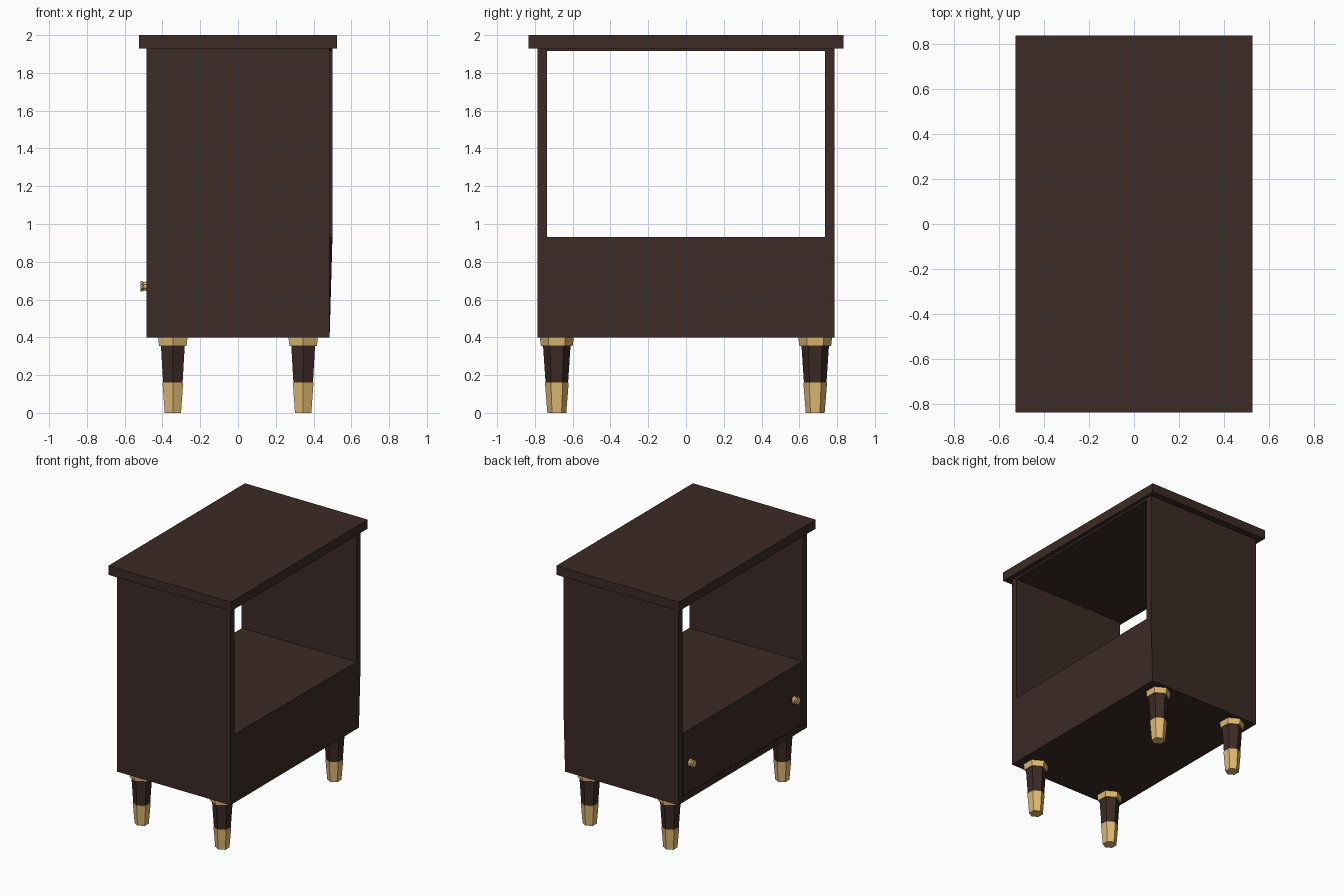
import bpy, bmesh, math

if "Cube" in bpy.data.objects:
    bpy.data.objects.remove(bpy.data.objects["Cube"])


def material(name, rgb):
    m = bpy.data.materials.new(name)
    m.diffuse_color = (*rgb, 1)
    m.use_nodes = True
    m.node_tree.nodes["Principled BSDF"].inputs["Base Color"].default_value = m.diffuse_color
    return m


WOOD = material("dark_wood", (0.045, 0.024, 0.019))
BRASS = material("brass", (0.74, 0.49, 0.17))


def finish(name, bm, mat):
    bmesh.ops.recalc_face_normals(bm, faces=bm.faces)
    me = bpy.data.meshes.new(name)
    bm.to_mesh(me)
    bm.free()
    me.materials.append(mat)
    ob = bpy.data.objects.new(name, me)
    bpy.context.collection.objects.link(ob)
    return ob


def back_x(y, z):
    # the rear edge leans out slightly towards +y, fading to nothing at the base
    return 0.485 + 0.015 * (y + 0.785) / 1.57 * min(1, max(0, (z - 0.4) / 0.53))


def board(name, profile, y0, y1, skew=True):
    """Extrude an x-z outline along y."""
    bm = bmesh.new()
    rings = []
    for y in (y0, y1):
        rings.append([bm.verts.new((back_x(y, z) if skew and x > 0.4 else x, y, z))
                      for x, z in profile])
    a, b = rings
    n = len(profile)
    bm.faces.new(a)
    bm.faces.new(b[::-1])
    for i in range(n):
        j = (i + 1) % n
        bm.faces.new((a[i], a[j], b[j], b[i]))
    return finish(name, bm, WOOD)


def rect(x0, x1, z0, z1):
    return [(x0, z0), (x1, z0), (x1, z1), (x0, z1)]


def turned(name, profile, sides, mat, start=0.0):
    """Low-poly turned part: (radius, height) rings with capped ends."""
    bm = bmesh.new()
    rings = []
    for r, h in profile:
        rings.append([bm.verts.new((r * math.cos(start + i * math.tau / sides),
                                    r * math.sin(start + i * math.tau / sides), h))
                      for i in range(sides)])
    for a, b in zip(rings, rings[1:]):
        for i in range(sides):
            j = (i + 1) % sides
            bm.faces.new((a[i], a[j], b[j], b[i]))
    bm.faces.new(rings[0][::-1])
    bm.faces.new(rings[-1])
    return finish(name, bm, mat)


# Cabinet body, open straight through above the drawer
side = [(-0.485, 0.4), (0.485, 0.4), (0.485, 0.93), (0.485, 1.93), (-0.485, 1.93)]
board("side_panel_left", side, -0.785, -0.735)
board("side_panel_right", side, 0.735, 0.785)
board("bottom_board", rect(-0.485, 0.485, 0.4, 0.43), -0.735, 0.735)
board("drawer_box", rect(-0.472, 0.485, 0.43, 0.93), -0.735, 0.735)
board("drawer_front", rect(-0.48, -0.465, 0.442, 0.93), -0.723, 0.723)
board("upper_board", rect(-0.485, 0.485, 1.915, 1.93), -0.735, 0.735)
board("table_top", rect(-0.525, 0.525, 1.93, 2.0), -0.835, 0.835, skew=False)

# Drawer knobs on the -x face
for tag, y in (("left", 0.635), ("right", -0.635)):
    knob = turned("knob_" + tag, [(0.031, 0), (0.024, 0.014), (0.024, 0.02),
                                  (0.031, 0.029), (0.028, 0.038)], 8, BRASS, math.pi / 8)
    knob.rotation_euler = (0, -math.pi / 2, 0)
    knob.location = (-0.479, y, 0.67)

# Hexagonal tapered legs with brass feet and collars
for xt, x in (("front", -0.345), ("back", 0.345)):
    for yt, y in (("left", 0.684), ("right", -0.684)):
        tag = xt + "_" + yt
        for part, prof, mat in (
                ("foot", [(0.050, 0), (0.063, 0.16)], BRASS),
                ("leg", [(0.059, 0.15), (0.073, 0.36)], WOOD),
                ("collar", [(0.084, 0.355), (0.09, 0.4)], BRASS)):
            ob = turned(part + "_" + tag, prof, 6, mat, math.pi / 6)
            ob.location = (x, y, 0)
